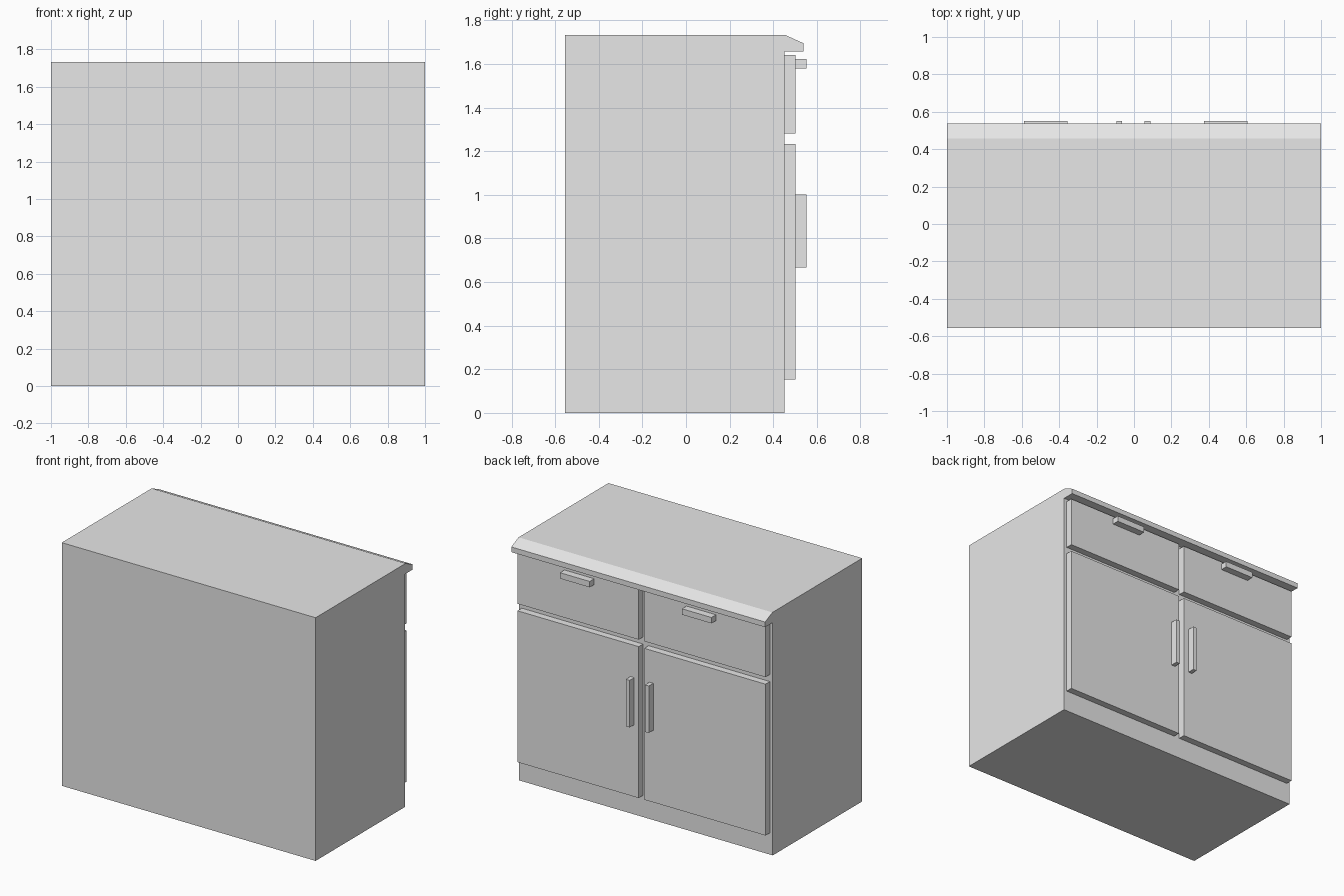
import bpy
import bmesh

cube = bpy.data.objects.get("Cube")
if cube:
    bpy.data.objects.remove(cube, do_unlink=True)

grey = bpy.data.materials.new("light_grey")
grey.use_nodes = True
grey.diffuse_color = (0.8, 0.8, 0.8, 1)
grey.node_tree.nodes["Principled BSDF"].inputs["Base Color"].default_value = (0.8, 0.8, 0.8, 1)


def extrude_profile(name, profile, x0, x1):
    """Flat-sided part: a (y, z) outline extruded along x."""
    bm = bmesh.new()
    face = bm.faces.new([bm.verts.new((x0, y, z)) for y, z in profile])
    result = bmesh.ops.extrude_face_region(bm, geom=[face])
    moved = [v for v in result["geom"] if isinstance(v, bmesh.types.BMVert)]
    bmesh.ops.translate(bm, verts=moved, vec=(x1 - x0, 0, 0))
    bmesh.ops.recalc_face_normals(bm, faces=bm.faces)
    mesh = bpy.data.meshes.new(name)
    bm.to_mesh(mesh)
    bm.free()
    mesh.materials.append(grey)
    obj = bpy.data.objects.new(name, mesh)
    bpy.context.collection.objects.link(obj)
    return obj


def box(name, x, y, z):
    outline = [(y[0], z[0]), (y[1], z[0]), (y[1], z[1]), (y[0], z[1])]
    return extrude_profile(name, outline, *x)


BACK, FACE, PANEL, GRIP = -0.555, 0.452, 0.501, 0.552
TOP, LIP = 1.732, 1.658

# Cabinet body and worktop with an overhanging, sloped lip
cabinet = [(BACK, 0), (FACE, 0), (FACE, LIP), (0.538, LIP),
           (0.538, 1.695), (FACE + 0.004, TOP), (BACK, TOP)]
extrude_profile("cabinet_body", cabinet, -1, 1)

# Doors and drawer fronts on both sides of the centre gap
for side, x in (("left", (0.022, 0.977)), ("right", (-0.977, -0.022))):
    box(side + "_door", x, (FACE, PANEL), (0.154, 1.232))
    box(side + "_drawer_front", x, (FACE, PANEL), (1.282, 1.64))

# Upright door handles and level drawer handles
for side, door_x, drawer_x in (("left", (0.057, 0.087), (0.373, 0.607)),
                               ("right", (-0.093, -0.063), (-0.587, -0.355))):
    box(side + "_door_handle", door_x, (PANEL, GRIP), (0.667, 1.002))
    box(side + "_drawer_handle", drawer_x, (PANEL, GRIP), (1.58, 1.622))
